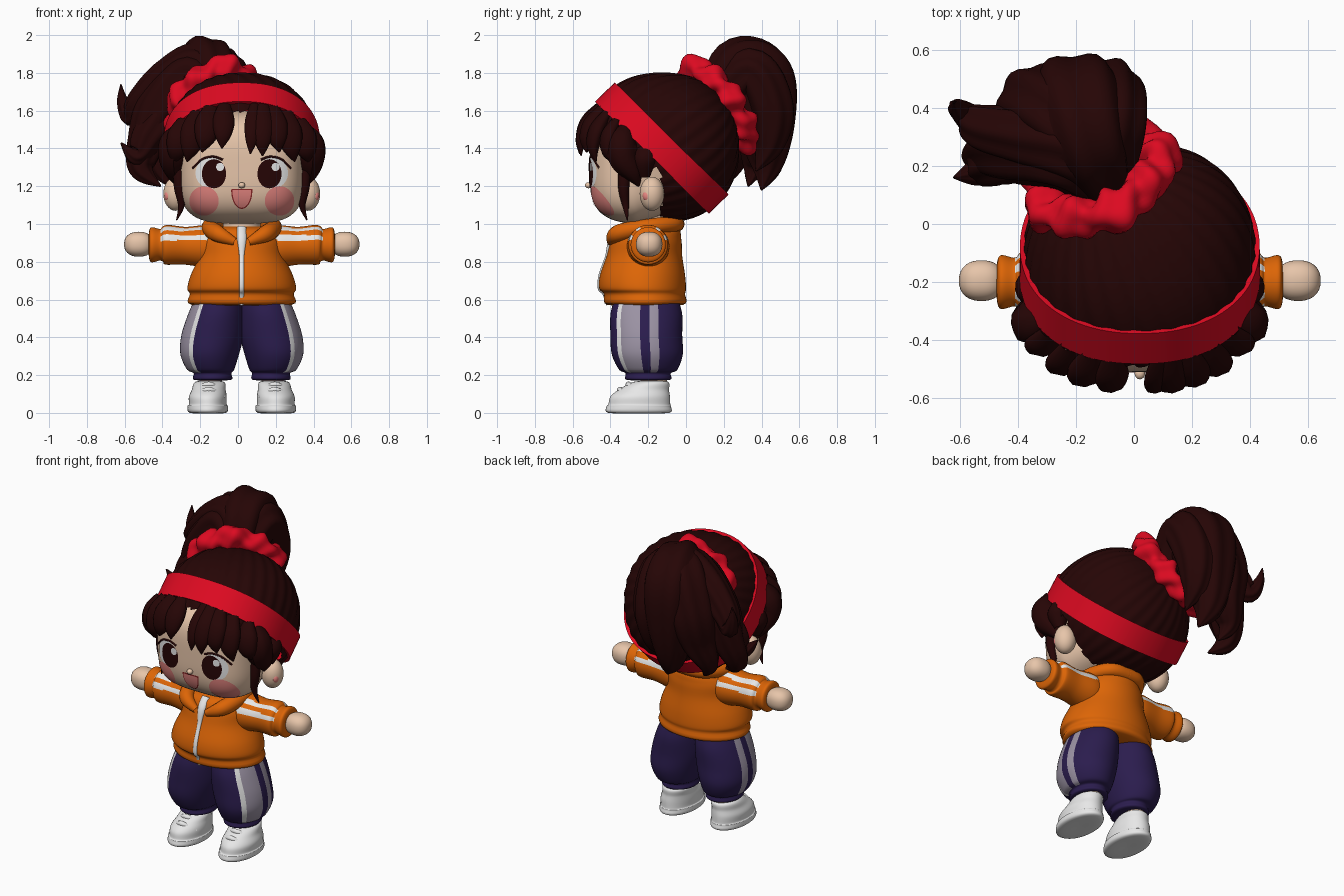
import bpy, bmesh, math
from mathutils import Vector

cube = bpy.data.objects.get("Cube")
if cube:
    bpy.data.objects.remove(cube)

TAU = 2 * math.pi
CX = 0.02  # body centre line


def material(name, r, g, b):
    m = bpy.data.materials.new(name)
    m.use_nodes = True
    m.diffuse_color = (r, g, b, 1)
    bsdf = m.node_tree.nodes["Principled BSDF"]
    bsdf.inputs["Base Color"].default_value = (r, g, b, 1)
    bsdf.inputs["Roughness"].default_value = 0.8
    return m


HAIR = material("dark brown", 0.019, 0.0016, 0.0016)
RED = material("red", 0.72, 0.003, 0.015)
SKIN = material("skin", 0.8, 0.56, 0.4)
BLUSH = material("blush pink", 0.8, 0.24, 0.22)
MOUTH = material("mouth red", 0.25, 0.02, 0.02)
WHITE = material("white", 0.82, 0.82, 0.82)
ORANGE = material("orange", 0.72, 0.13, 0.002)
NAVY = material("navy", 0.024, 0.012, 0.076)
LILAC = material("lilac grey", 0.33, 0.29, 0.37)


def grid(name, fn, nu, nv, mats, pick=None):
    """Skin a parametric surface; pick gives a material index, or None for a hole."""
    bm = bmesh.new()
    vs = [[bm.verts.new(fn(i / nu, j / nv)) for j in range(nv + 1)] for i in range(nu + 1)]
    for i in range(nu):
        for j in range(nv):
            quad = (vs[i][j], vs[i + 1][j], vs[i + 1][j + 1], vs[i][j + 1])
            mid = sum((v.co for v in quad), Vector()) / 4
            k = pick(mid, (i + 0.5) / nu) if pick else 0
            if k is not None:
                bm.faces.new(quad).material_index = k
    bmesh.ops.delete(bm, geom=[v for v in bm.verts if not v.link_faces], context="VERTS")
    bmesh.ops.remove_doubles(bm, verts=bm.verts, dist=1e-5)
    bmesh.ops.recalc_face_normals(bm, faces=bm.faces)
    me = bpy.data.meshes.new(name)
    bm.to_mesh(me)
    bm.free()
    for m in mats:
        me.materials.append(m)
    me.shade_smooth()
    me.set_sharp_from_angle(angle=0.9)
    ob = bpy.data.objects.new(name, me)
    bpy.context.collection.objects.link(ob)
    return ob


def spline(pts, t):
    """Catmull-Rom through points of any dimension."""
    n = len(pts) - 1
    i = min(int(t * n), n - 1)
    f = t * n - i
    a, b, c, d = (Vector(pts[max(0, min(n, i + k))]) for k in (-1, 0, 1, 2))
    return b + 0.5 * f * (c - a + f * (2 * a - 5 * b + 4 * c - d + f * (3 * (b - c) + d - a)))


def lock(name, pts, mats, flat=1.0, ripple=0.0, nu=28, nv=16, pick=None):
    """Tapered tube through (x, y, z, radius) points."""
    rows = [spline(pts, i / nu) for i in range(nu + 1)]
    n, frames = Vector((0.1, -1, 0.2)), []
    for i, p in enumerate(rows):
        t = (rows[min(i + 1, nu)] - rows[max(i - 1, 0)]).to_3d().normalized()
        n = (n - t * n.dot(t)).normalized()
        frames.append((p.to_3d(), n.copy(), t.cross(n), max(p.w, 0)))

    def fn(u, v):
        p, a, b, r = frames[round(u * nu)]
        r *= 1 + ripple * math.cos(7 * TAU * v)
        return p + a * (r * flat * math.cos(TAU * v)) + b * (r * math.sin(TAU * v))
    return grid(name, fn, nu, nv, mats, pick)


def loft(name, rings, mats, pick=None):
    """Stack of elliptical (x, y, z, rx, ry) rings."""
    def fn(u, v):
        x, y, z, rx, ry = spline(rings, v)
        return Vector((x + max(rx, 0) * math.cos(TAU * u), y + max(ry, 0) * math.sin(TAU * u), z))
    return grid(name, fn, 72, 40, mats, pick)


def on_blob(d, c, r, p):
    """Push direction d out to a superellipsoid surface."""
    k = sum(abs(d[i] / r[i]) ** p for i in range(3)) ** (1 / p)
    return Vector(c) + d / k


def blob(name, c, r, mats, p=2.0, axis=(0, 0, 1), ripple=0.0, nu=64, nv=40, pick=None, warp=None):
    q = Vector(axis).to_track_quat("Z", "Y")

    def fn(u, v):
        s = math.sin(math.pi * v)
        d = q @ Vector((s * math.cos(TAU * u), s * math.sin(TAU * u), math.cos(math.pi * v)))
        w = on_blob(d, c, r, p) - Vector(c)
        w *= 1 + ripple * s * math.cos(TAU * u * 32)
        return Vector(c) + (warp(w) if warp else w)
    return grid(name, fn, nu, nv, mats, pick)


def front(form, x, z, k=1.0):
    """Front y of a superellipsoid (centre, radii, power) scaled by k."""
    c, r, p = form
    left = 1 - abs((x - c[0]) / (k * r[0])) ** p - abs((z - c[2]) / (k * r[2])) ** p
    return c[1] - k * r[1] * max(left, 0) ** (1 / p)


# head
FACE = ((CX, -0.15, 1.30), (0.335, 0.36, 0.30), 3.5)
SCALP = ((CX, -0.125, 1.405), (0.40, 0.405, 0.395), 2.2)
blob("head", FACE[0], FACE[1], [SKIN], FACE[2], nu=96, nv=64,
     warp=lambda w: w * (1 - 0.55 * max(0, (w.y + 0.12) / 0.49)))
blob("nose", (CX, -0.515, 1.205), (0.018, 0.02, 0.016), [SKIN], nu=16, nv=10)
loft("neck", [(CX, -0.19, 0.9, 0.1, 0.1), (CX, -0.19, 1.08, 0.1, 0.1)], [SKIN])


def decal(name, x, z, rx, rz, mat, lift, top=1.0):
    def fn(u, v):
        px = x + rx * v * math.cos(TAU * u)
        pz = z + rz * v * min(math.sin(TAU * u), top)
        return Vector((px, front(FACE, px, pz) - lift, pz))
    ob = grid(name, fn, 40, 8, [mat])
    if ob.data.polygons[0].normal.y > 0:
        ob.data.flip_normals()


# painted face
decal("mouth", CX, 1.175, 0.056, 0.095, MOUTH, 0.003, 0.12)
decal("tongue", CX, 1.172, 0.049, 0.086, BLUSH, 0.005, 0.08)
for s, side in ((-1, "right"), (1, "left")):
    decal(side + "_eye_white", CX + s * 0.165, 1.27, 0.08, 0.082, WHITE, 0.003)
    decal(side + "_iris", CX + s * 0.147, 1.266, 0.064, 0.077, HAIR, 0.005)
    decal(side + "_eye_glint", CX + s * 0.147 + 0.032, 1.302, 0.021, 0.022, WHITE, 0.007)
    decal(side + "_cheek", CX + s * 0.2, 1.122, 0.078, 0.078, BLUSH, 0.004)
    lid = [(0.1, 1.34), (0.15, 1.356), (0.21, 1.342), (0.26, 1.295)]
    lock(side + "_lashes", [(CX + s * x, front(FACE, x + CX, z), z, 0.006) for x, z in lid], [HAIR])
    # ears
    ear = CX + s * 0.35
    blob(side + "_ear", (ear, -0.18, 1.16), (0.065, 0.065, 0.09), [SKIN], nu=32, nv=20)
    blob(side + "_ear_hollow", (ear + s * 0.04, -0.205, 1.15), (0.02, 0.025, 0.03), [BLUSH], nu=24, nv=16)
    # hair beside the face
    lock(side + "_side_hair", [(CX + s * 0.32, -0.32, 1.5, 0.045), (CX + s * 0.36, -0.34, 1.43, 0.075),
                               (CX + s * 0.365, -0.33, 1.35, 0.075), (CX + s * 0.355, -0.28, 1.27, 0.05),
                               (CX + s * 0.34, -0.25, 1.2, 0.005)], [HAIR], ripple=0.06)
    lock(side + "_temple_hair", [(CX + s * 0.35, -0.19, 1.4, 0.05), (CX + s * 0.365, -0.22, 1.34, 0.065),
                                 (CX + s * 0.355, -0.22, 1.25, 0.03)], [HAIR])
    lock(side + "_sideburn", [(CX + s * 0.33, -0.32, 1.33, 0.035), (CX + s * 0.33, -0.33, 1.2, 0.03),
                              (CX + s * 0.32, -0.32, 1.1, 0.018), (CX + s * 0.345, -0.31, 1.02, 0.003)], [HAIR])

# scalp hair combed towards the ponytail
TAIL = Vector((-0.35, 0.75, 0.55)).normalized()
blob("scalp_hair", SCALP[0], SCALP[1], [HAIR], SCALP[2], TAIL, 0.008, 192, 72,
     pick=lambda c, u: 0 if c.y > -0.13 or c.z > 1.27 - (c.y + 0.13) * 0.9 else None)

# fringe hanging from the lower edge of the headband: root x, tip x, tip z, width
for i, (x0, x1, z1, w) in enumerate([
        (-0.28, -0.345, 1.32, 0.07), (-0.21, -0.27, 1.33, 0.07), (-0.14, -0.19, 1.38, 0.07),
        (-0.07, -0.085, 1.40, 0.058), (0.09, 0.065, 1.37, 0.045), (0.13, 0.13, 1.36, 0.06),
        (0.18, 0.22, 1.38, 0.068), (0.25, 0.3, 1.33, 0.07), (0.32, 0.385, 1.32, 0.07)]):
    z0 = 1.355 + 0.28 * math.sqrt(1 - ((x0 - CX) / 0.41) ** 2)
    path = []
    for t, r, k in ((0, 0.6, 0.98), (0.35, 1, 1.04), (0.7, 0.75, 1.09), (1, 0.06, 1.09)):
        x, z = x0 + (x1 - x0) * t, z0 + (z1 - z0) * t
        path.append((x, front(SCALP, x, z, k), z, w * r))
    lock(f"fringe_{i}", path, [HAIR], flat=0.6, ripple=0.05)

# headband hugging the scalp
slope, lean = Vector((0, -0.71, 0.70)), Vector((0, 0.70, 0.71))


def band(u, v):
    w, k = ((-0.074, 0.97), (-0.074, 1.045), (0.066, 1.04), (0.066, 0.97), (-0.074, 0.97))[round(v * 4)]
    d = Vector((0.41 * math.cos(TAU * u), 0, 0)) + slope * (0.41 * math.sin(TAU * u)) + lean * w
    c = Vector(SCALP[0])
    return c + (on_blob(d, *SCALP) - c) * k


grid("headband", band, 96, 4, [RED])

# scrunchie
ROOT = Vector((-0.12, 0.165, 1.625))
UP = (Vector((0, 0, 1)) - TAIL * TAIL.z).normalized()
ACROSS = TAIL.cross(UP)


def ruffle(u, v):
    a, b = TAU * u, TAU * v
    r = 0.23 - 0.02 * math.cos(a) ** 2 + 0.012 * math.sin(5 * a)
    t = 0.066 * (1 + 0.16 * math.sin(9 * a) + 0.14 * math.sin(14 * a + 2 * b) + 0.1 * math.sin(3 * b - 7 * a))
    out = ACROSS * math.cos(a) + UP * math.sin(a)
    return ROOT + out * (r + t * math.cos(b)) + TAIL * (t * math.sin(b))


grid("scrunchie", ruffle, 160, 24, [RED])

# ponytail locks fanning out of the scrunchie
for i, path in enumerate([
        [(-0.16, 0.27, 1.82, 0.15), (-0.19, 0.38, 1.77, 0.19), (-0.2, 0.42, 1.55, 0.16),
         (-0.2, 0.43, 1.32, 0.09), (-0.15, 0.4, 1.18, 0.005)],
        [(-0.2, 0.27, 1.82, 0.13), (-0.37, 0.3, 1.77, 0.1), (-0.51, 0.33, 1.64, 0.08),
         (-0.57, 0.37, 1.57, 0.05), (-0.61, 0.4, 1.65, 0.03), (-0.62, 0.42, 1.74, 0.003)],
        [(-0.24, 0.25, 1.79, 0.13), (-0.4, 0.27, 1.62, 0.13), (-0.48, 0.26, 1.44, 0.1),
         (-0.51, 0.22, 1.29, 0.065), (-0.41, 0.18, 1.2, 0.005)],
        [(-0.34, 0.25, 1.62, 0.1), (-0.47, 0.22, 1.47, 0.09), (-0.54, 0.18, 1.36, 0.05),
         (-0.62, 0.16, 1.43, 0.004)],
        [(-0.08, 0.34, 1.81, 0.12), (-0.09, 0.45, 1.62, 0.12), (-0.1, 0.44, 1.42, 0.08),
         (-0.08, 0.37, 1.28, 0.005)],
        [(-0.22, 0.35, 1.82, 0.14), (-0.32, 0.41, 1.64, 0.14), (-0.36, 0.39, 1.45, 0.11),
         (-0.41, 0.36, 1.3, 0.06), (-0.36, 0.33, 1.2, 0.005)]]):
    lock(f"ponytail_{i}", [(*ROOT, 0.11)] + path, [HAIR], ripple=0.06, nu=40, nv=42)

# jacket
JACKET = [(CX, -0.22, 0.572, 0.0, 0.0), (CX, -0.215, 0.572, 0.265, 0.2), (CX, -0.22, 0.63, 0.275, 0.215),
          (CX, -0.23, 0.66, 0.288, 0.23), (CX, -0.23, 0.73, 0.27, 0.225), (CX, -0.22, 0.83, 0.225, 0.2),
          (CX, -0.21, 0.92, 0.21, 0.185), (CX, -0.2, 0.98, 0.15, 0.15), (CX, -0.2, 0.99, 0.0, 0.0)]
loft("jacket", JACKET, [ORANGE])
lock("zipper", [(CX, y - ry, z, 0.025 if z > 0.9 else 0.013) for _, y, z, _, ry in JACKET[1:8]], [WHITE], flat=0.6)
blob("zip_pull", (CX, -0.41, 0.84), (0.016, 0.014, 0.035), [WHITE], nu=16, nv=10)


def sleeve_stripe(c, u):
    a = abs(math.degrees(math.atan2(c.y + 0.2, c.z - 0.89)))
    return int(0.12 < abs(c.x - CX) < 0.43 and (24 < a < 42 or 59 < a < 77))


for s, side in ((-1, "right"), (1, "left")):
    def at(x, *rest):
        return (CX + s * x, *rest)

    def trouser_stripe(c, u):
        depth = math.sin(TAU * u)
        if s * math.cos(TAU * u) < 0 or c.z < 0.215:
            return 0
        if -0.82 < depth < -0.72:
            return 2
        return int(-0.72 < depth < -0.2 or 0.08 < depth < 0.35)
    lock(side + "_collar", [at(0.035, -0.4, 0.905, 0.02), at(0.13, -0.36, 0.95, 0.045), at(0.17, -0.2, 0.985, 0.042),
                            at(0.1, -0.07, 1.0, 0.042), at(-0.01, -0.05, 1.0, 0.042)], [ORANGE])
    # sleeve with cuff, and hand
    lock(side + "_sleeve", [at(0.08, -0.2, 0.86, 0.09), at(0.18, -0.2, 0.88, 0.112), at(0.3, -0.2, 0.885, 0.1),
                            at(0.4, -0.2, 0.89, 0.105), at(0.43, -0.2, 0.89, 0.084), at(0.485, -0.2, 0.89, 0.088),
                            at(0.495, -0.2, 0.89, 0.0)], [ORANGE, WHITE], nu=60, nv=72, pick=sleeve_stripe)
    blob(side + "_hand", at(0.545, -0.195, 0.893), (0.078, 0.07, 0.066), [SKIN], p=2.3, nu=32, nv=20)
    # baggy trouser leg
    loft(side + "_trouser_leg", [at(0.12, -0.21, 0.6, 0.13, 0.17), at(0.135, -0.21, 0.52, 0.15, 0.19),
                                 at(0.155, -0.21, 0.41, 0.165, 0.19), at(0.17, -0.205, 0.31, 0.155, 0.188),
                                 at(0.165, -0.2, 0.23, 0.125, 0.155), at(0.155, -0.2, 0.21, 0.1, 0.12),
                                 at(0.155, -0.2, 0.175, 0.098, 0.115), at(0.155, -0.2, 0.175, 0.0, 0.0)],
         [NAVY, LILAC, WHITE], trouser_stripe)
    loft(side + "_ankle", [at(0.165, -0.17, 0.1, 0.06, 0.07), at(0.165, -0.17, 0.25, 0.06, 0.07)], [SKIN])
    # shoe with sole and straps
    loft(side + "_shoe", [at(0.18, -0.25, 0.0, 0.0, 0.0), at(0.18, -0.25, 0.0, 0.095, 0.16),
                          at(0.18, -0.25, 0.035, 0.107, 0.17), at(0.18, -0.247, 0.045, 0.1, 0.164),
                          at(0.18, -0.243, 0.085, 0.1, 0.158), at(0.175, -0.225, 0.12, 0.09, 0.135),
                          at(0.17, -0.185, 0.165, 0.075, 0.09), at(0.17, -0.175, 0.165, 0.0, 0.0)], [WHITE])
    for y, z in ((-0.35, 0.122), (-0.305, 0.15)):
        lock(side + "_strap", [at(0.1, y + 0.04, z - 0.04, 0.014), at(0.175, y, z, 0.016),
                               at(0.25, y + 0.04, z - 0.04, 0.014)], [WHITE], nu=14, nv=10)
